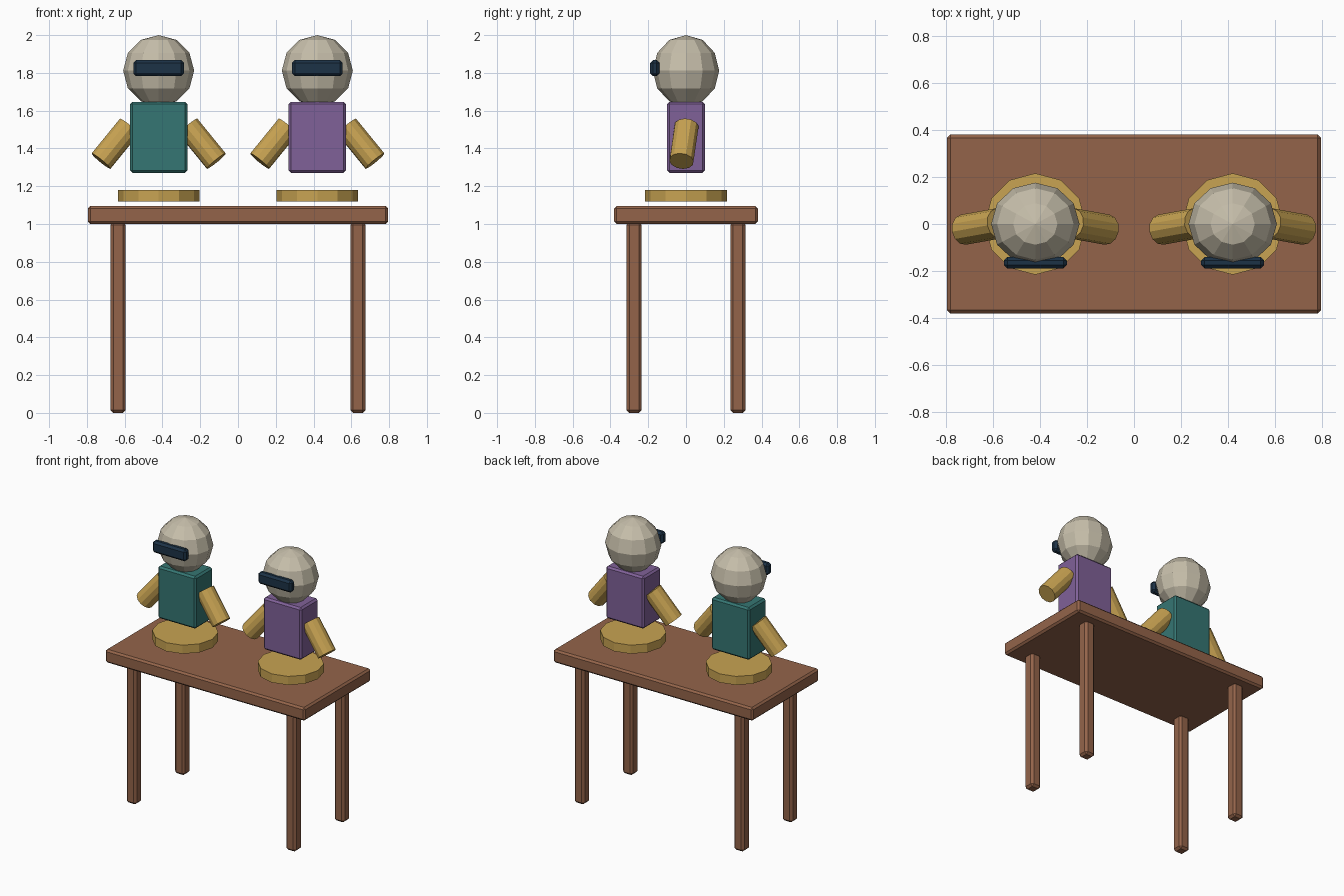
import bpy, math
from mathutils import Vector

if "Cube" in bpy.data.objects:
    bpy.data.objects.remove(bpy.data.objects["Cube"])


def material(name, r, g, b):
    """Flat colour from 0-255 display values."""
    def lin(c):
        c /= 255
        return c / 12.92 if c <= 0.04045 else ((c + 0.055) / 1.055) ** 2.4
    m = bpy.data.materials.new(name)
    m.diffuse_color = (lin(r), lin(g), lin(b), 1)
    m.use_nodes = True
    m.node_tree.nodes["Principled BSDF"].inputs["Base Color"].default_value = m.diffuse_color
    return m


WOOD = material("brown wood", 148, 100, 74)
GOLD = material("gold", 200, 163, 82)
STONE = material("warm grey", 198, 190, 170)
NAVY = material("dark navy", 28, 50, 70)
TEAL = material("teal", 53, 118, 115)
PURPLE = material("purple", 128, 97, 152)


def finish(name, mat):
    ob = bpy.context.object
    ob.name = name
    ob.data.materials.append(mat)
    return ob


def box(name, mat, centre, size, bevel):
    bpy.ops.mesh.primitive_cube_add(size=1, location=centre)
    ob = finish(name, mat)
    ob.scale = size
    bpy.ops.object.transform_apply(location=False, rotation=False, scale=True)
    mod = ob.modifiers.new("chamfer", 'BEVEL')
    mod.width = bevel
    mod.segments = 1
    return ob


def rod(name, mat, start, end, radius, sides=12):
    a, b = Vector(start), Vector(end)
    bpy.ops.mesh.primitive_cylinder_add(vertices=sides, radius=radius,
                                        depth=(b - a).length, location=(a + b) / 2)
    ob = finish(name, mat)
    ob.rotation_euler = (b - a).to_track_quat('Z', 'Y').to_euler()
    return ob


# Table
box("table_top", WOOD, (0, 0, 1.0475), (1.59, 0.76, 0.095), 0.013)
for sx in (-1, 1):
    for sy in (-1, 1):
        box("table_leg", WOOD, (sx * 0.635, sy * 0.275, 0.505), (0.08, 0.08, 1.01), 0.015)

# Two seated figures
for side, x, shirt in (("left", -0.42, TEAL), ("right", 0.42, PURPLE)):
    bpy.ops.mesh.primitive_cylinder_add(vertices=12, radius=0.216, depth=0.062,
                                        location=(x, 0, 1.15))
    finish(side + "_base_disc", GOLD)
    box(side + "_torso", shirt, (x, 0, 1.459), (0.304, 0.2, 0.376), 0.013)

    # Faceted head, slightly flattened front to back
    bpy.ops.mesh.primitive_uv_sphere_add(segments=12, ring_count=6, radius=0.188,
                                         location=(x, 0, 1.812))
    finish(side + "_head", STONE).scale.y = 0.935
    box(side + "_visor", NAVY, (x, -0.165, 1.825), (0.268, 0.05, 0.085), 0.015)

    # Arms angled down, out and slightly forward
    for s in (-1, 1):
        rod(side + "_arm", GOLD, (x + s * 0.155, 0.003, 1.517),
            (x + s * 0.305, -0.024, 1.333), 0.065)
